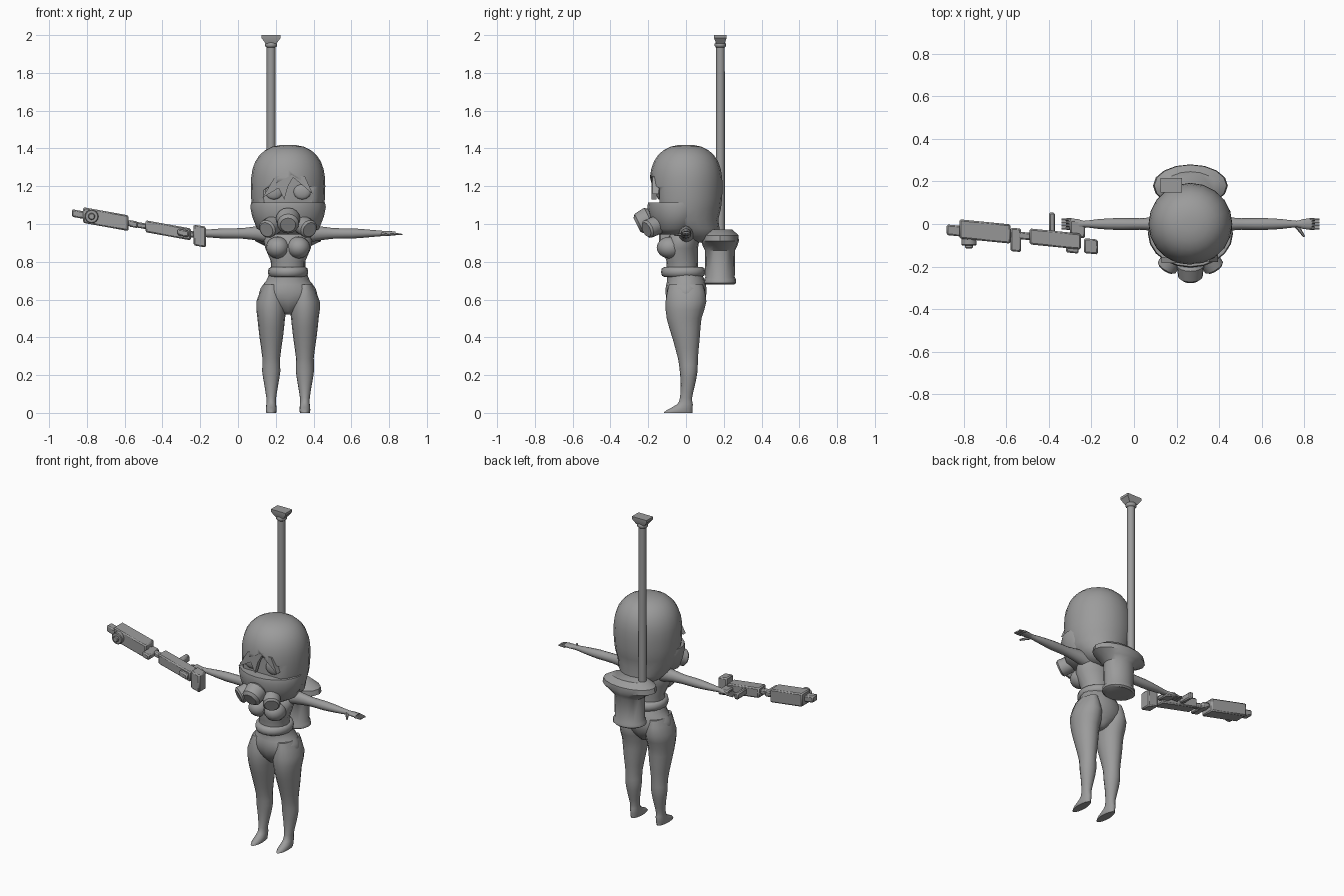
import bpy, bmesh, math
from mathutils import Vector

cube = bpy.data.objects.get("Cube")
if cube:
    bpy.data.objects.remove(cube, do_unlink=True)

CENTRE = .265  # figure centre line, beside the long rifle

grey = bpy.data.materials.new("plain grey")
grey.use_nodes = True
grey.diffuse_color = (.33, .33, .33, 1)
grey.node_tree.nodes["Principled BSDF"].inputs["Base Color"].default_value = grey.diffuse_color


def finish(name, bm, angle=50, bevel=0):
    """Turn the bmesh into a shaded, coloured object."""
    bmesh.ops.recalc_face_normals(bm, faces=bm.faces)
    mesh = bpy.data.meshes.new(name)
    bm.to_mesh(mesh)
    bm.free()
    mesh.materials.append(grey)
    part = bpy.data.objects.new(name, mesh)
    bpy.context.collection.objects.link(part)
    if bevel:
        modifier = part.modifiers.new("bevel", "BEVEL")
        modifier.width, modifier.segments = bevel, 1
    bpy.ops.object.select_all(action="DESELECT")
    part.select_set(True)
    bpy.context.view_layer.objects.active = part
    bpy.ops.object.shade_smooth_by_angle(angle=math.radians(angle))
    return part


def smooth_rings(rings):
    """Insert one spline-interpolated ring between each pair."""
    result = [rings[0]]
    for i in range(len(rings) - 1):
        before, after = rings[max(i - 1, 0)], rings[min(i + 2, len(rings) - 1)]
        a, b = rings[i], rings[i + 1]
        result += [(a + b) * .5 + (a + b - before - after) / 16, b]
    return result


def bridge(bm, first, second):
    count = len(first)
    for i in range(count):
        j = (i + 1) % count
        bm.faces.new((first[i], first[j], second[j], second[i]))


def loft(name, rings, at=(0, 0), sides=16, axis="z", side=1, phase=0, smooth=False, **options):
    """Skin elliptical rings given as (along, radius, radius, optional shift)."""
    rings = [Vector((*ring, 0)[:4]) for ring in rings]
    if smooth:
        rings = smooth_rings(rings)
    bm = bmesh.new()
    loops = []
    for along, radius_a, radius_b, shift in rings:
        loop = []
        for i in range(sides):
            turn = math.tau * i / sides + phase
            a = at[0] + radius_a * math.cos(turn)
            b = at[1] + shift + radius_b * math.sin(turn)
            x, y, z = (a, b, along) if axis == "z" else (along, a, b)
            loop.append(bm.verts.new((CENTRE + side * x, y, z)))
        loops.append(loop)
    for lower, upper in zip(loops, loops[1:]):
        bridge(bm, lower, upper)
    bm.faces.new(loops[0])
    bm.faces.new(loops[-1])
    return finish(name, bm, **options)


def plate(name, outline, front, back):
    """Extrude an x-z outline from front to back."""
    bm = bmesh.new()
    near, far = ([bm.verts.new((CENTRE + x, y, z)) for x, z in outline] for y in (front, back))
    bridge(bm, near, far)
    bm.faces.new(near)
    bm.faces.new(far)
    return finish(name, bm, angle=30)


def rod(name, start, end, radius, end_radius, sides=16, bevel=0):
    """Tapered cylinder between two points."""
    start, end = Vector(start), Vector(end)
    bm = bmesh.new()
    bmesh.ops.create_cone(bm, cap_ends=True, segments=sides, radius1=radius,
                          radius2=end_radius, depth=(end - start).length)
    turn = Vector((0, 0, 1)).rotation_difference(end - start).to_matrix()
    bmesh.ops.rotate(bm, verts=bm.verts, cent=(0, 0, 0), matrix=turn)
    bmesh.ops.translate(bm, verts=bm.verts, vec=(start + end) / 2)
    return finish(name, bm, bevel=bevel)


def ball(name, centre, radii):
    bm = bmesh.new()
    bmesh.ops.create_uvsphere(bm, u_segments=16, v_segments=10, radius=1)
    bmesh.ops.scale(bm, verts=bm.verts, vec=radii)
    bmesh.ops.translate(bm, verts=bm.verts, vec=centre)
    return finish(name, bm)


def rifle_part(name, left, right, front, back, height):
    """Box that follows the tilt and skew of the rifle."""
    bm = bmesh.new()
    bmesh.ops.create_cube(bm, size=1)
    for vert in bm.verts:
        x = left + (vert.co.x + .5) * (right - left)
        y = front + (vert.co.y + .5) * (back - front) - (x + .6) / 10
        vert.co = (x, y, 1.026 - .18 * (x + .7) + vert.co.z * height)
    finish("rifle_" + name, bm, angle=30, bevel=.007)


# Head and hair: a squarish egg whose lower tip leans back to the nape
egg = []
for step in range(15):
    rise = -math.cos(math.pi * (step + .5) / 15)
    width = (1 - abs(rise) ** 2.5) ** .4
    height = .22 if rise > 0 else .3
    lean = .2 * max(0, -rise - .6)
    egg.append((1.2 + rise * height, .197 * width, .193 * width, lean))
head = loft("head_and_hair", egg, sides=20)

# Face opening
cutter = plate("face_cutter", [(-.135, 1.08), (.135, 1.08), (.13, 1.19), (.02, 1.26), (-.13, 1.18)],
               -.4, -.14)
opening = head.modifiers.new("face opening", "BOOLEAN")
opening.operation, opening.object, opening.solver = "DIFFERENCE", cutter, "EXACT"
bpy.context.view_layer.objects.active = head
bpy.ops.object.modifier_apply(modifier=opening.name)
bpy.data.objects.remove(cutter, do_unlink=True)

# Fringe strands
plate("long_fringe", [(.04, 1.27), (-.07, 1.25), (-.135, 1.14), (-.05, 1.19), (-.02, 1.13), (0, 1.2)],
      -.183, -.155)
plate("short_fringe", [(0, 1.27), (.09, 1.25), (.13, 1.16), (.07, 1.21)], -.178, -.145)

# Mask over the lower face
loft("mask", [(.945, .11, .08, -.02), (.975, .165, .12, -.01), (1.04, .19, .15),
              (1.09, .2, .16), (1.115, .195, .155)], at=(0, -.045), sides=20)
rod("front_filter", (CENTRE, -.18, 1.035), (CENTRE, -.26, .995), .066, .056, bevel=.015)

# Torso, belt and hips
loft("torso", [(.75, .09, .085), (.8, .09, .083), (.87, .12, .093, -.01), (.91, .128, .09),
               (.95, .12, .07, .01), (.98, .07, .055, .02), (1.03, .05, .05, .02)], at=(0, -.02))
loft("belt", [(z, grow, grow + .01) for z, grow in ((.72, .09), (.727, .103), (.746, .107),
                                                    (.765, .103), (.772, .09))],
     at=(0, -.015), sides=20)
loft("hips", [(.52, .02, .05), (.56, .085, .085), (.61, .15, .105), (.66, .145, .108),
              (.7, .115, .1), (.74, .1, .09, -.01)], smooth=True)

# Paired parts
for side, tag in ((1, "left_"), (-1, "right_")):
    def mirrored(x, y, z):
        return CENTRE + side * x, y, z

    ball(tag + "eye", mirrored(.075, -.142, 1.17), (.046, .016, .04))
    rod(tag + "filter", mirrored(.07, -.14, 1), mirrored(.115, -.21, .97), .05, .05, bevel=.01)
    ball(tag + "bust", mirrored(.055, -.085, .875), (.062, .07, .058))
    loft(tag + "leg", [
        (0, .026, .076, -.042), (.015, .029, .068, -.034), (.045, .026, .042, -.006),
        (.08, .026, .032), (.15, .037, .038, .01), (.22, .048, .047, .014), (.29, .047, .053, .01),
        (.4, .062, .073), (.5, .073, .092, -.01), (.59, .079, .108), (.68, .04, .09)],
        at=(.089, 0), side=side, smooth=True)
    loft(tag + "arm", [
        (.07, .045, .045, -.01), (.15, .035, .04), (.24, .027, .028), (.34, .028, .027),
        (.43, .023, .02), (.5, .015, .014), (.53, .024, .013), (.57, .025, .01)],
        at=(0, .95), axis="x", sides=12, side=side, smooth=True)
    for finger in range(4):
        y = (finger - 1.5) * .014
        rod(f"{tag}finger_{finger}", mirrored(.56, y, .948), mirrored(.606, y, .944), .008, .004, sides=6)
    rod(tag + "thumb", mirrored(.5, -.01, .946), mirrored(.535, -.06, .94), .011, .005, sides=6)

# Backpack canister with flared lid
loft("backpack", [(.68, .09, .076), (.688, .102, .086), (.705, .1, .085), (.72, .09, .078),
                  (.86, .093, .08), (.885, .125, .092), (.91, .176, .1), (.94, .17, .098),
                  (.97, .12, .066)], at=(0, .18), angle=35)

# Tall pole with collar and square funnel cap
spot = (-.09, .182)
loft("pole", [(.93, .024, .024), (1.96, .023, .023)], at=spot, sides=12)
loft("pole_collar", [(1.935, .024, .024), (1.942, .032, .03), (1.955, .032, .03), (1.962, .024, .024)],
     at=spot, sides=12)
loft("pole_cap", [(1.955, .04, .032), (1.985, .072, .047), (2, .072, .047)],
     at=spot, sides=4, phase=math.pi / 4, angle=20)

# Rifle
rifle_part("muzzle", -.88, -.81, -.08, -.03, .04)
rifle_part("barrel_housing", -.82, -.58, -.09, 0, .083)
rifle_part("neck", -.59, -.47, -.065, -.03, .03)
rifle_part("front_grip", -.58, -.53, -.125, -.015, .035)
rifle_part("receiver", -.49, -.25, -.085, -.01, .063)
rifle_part("side_plate", -.32, -.26, -.105, -.07, .035)
rifle_part("side_handle", -.4, -.37, -.02, .075, .04)
rifle_part("rear_grip", -.3, -.23, -.03, .05, .03)
rifle_part("stock", -.235, -.17, -.1, -.03, .11)
rod("rifle_dial", (-.775, -.05, 1.04), (-.775, -.1, 1.04), .036, .036, bevel=.004)
rod("rifle_dial_hub", (-.775, -.09, 1.04), (-.775, -.115, 1.04), .018, .018, bevel=.004)
